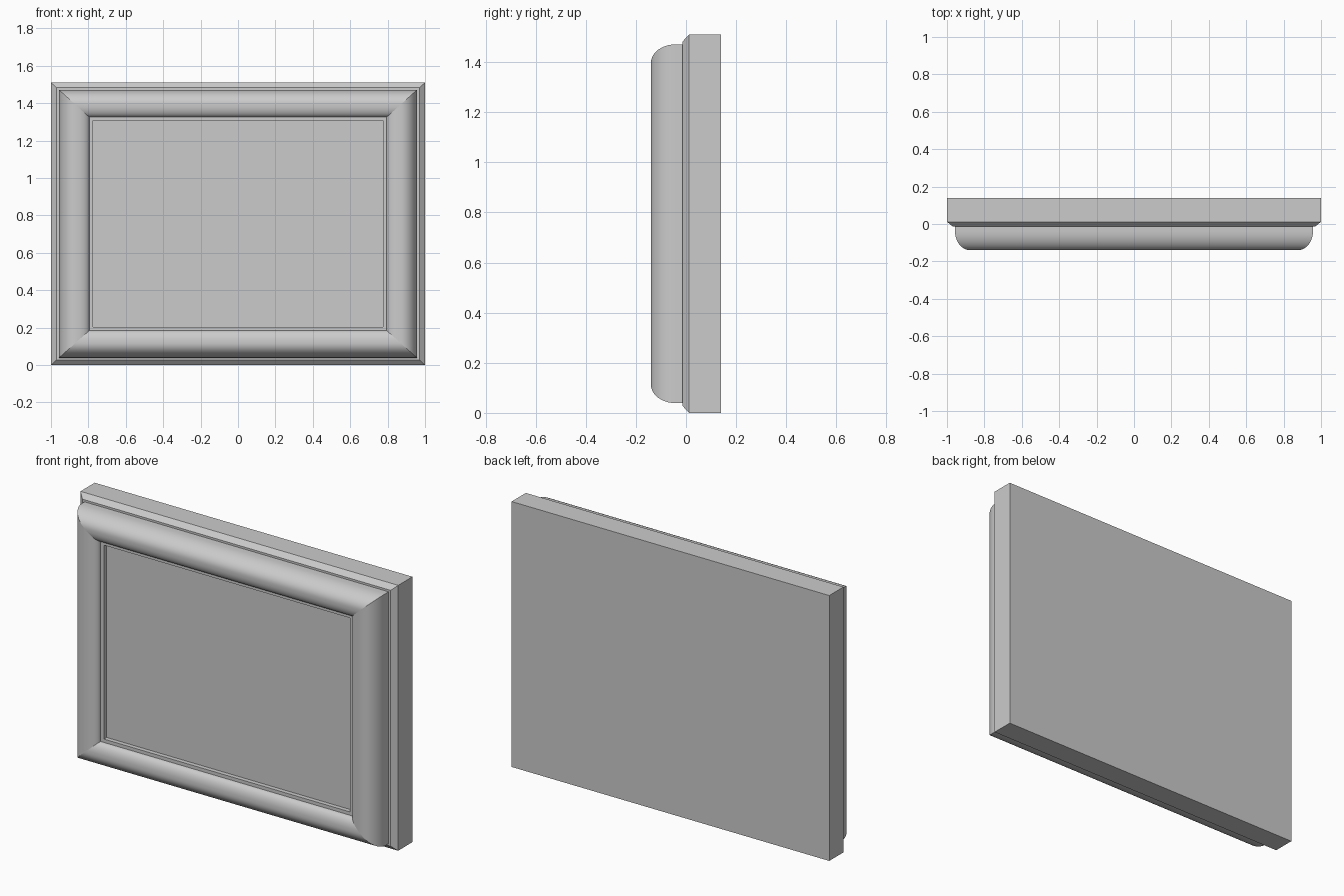
import bpy, bmesh
from math import sin, cos, pi

if "Cube" in bpy.data.objects:
    bpy.data.objects.remove(bpy.data.objects["Cube"], do_unlink=True)

WIDTH, HEIGHT = 2.0, 1.51
Z_RATIO = 0.9  # rails are slightly slimmer than stiles

grey = bpy.data.materials.new("plain grey")
grey.use_nodes = True
colour = (0.6, 0.6, 0.6, 1)
grey.diffuse_color = colour
grey.node_tree.nodes["Principled BSDF"].inputs["Base Color"].default_value = colour


def mitred(name, profile, cap_start=False, cap_end=False, closed=False, smooth=False):
    """Sweep a profile of (inset, y) points round the rectangle with mitred corners."""
    bm = bmesh.new()
    loops = []
    for inset, y in profile:
        x = WIDTH / 2 - inset
        low, high = inset * Z_RATIO, HEIGHT - inset * Z_RATIO
        loops.append([bm.verts.new((px, y, pz)) for px, pz in
                      ((-x, low), (x, low), (x, high), (-x, high))])
    pairs = list(zip(loops, loops[1:]))
    if closed:
        pairs.append((loops[-1], loops[0]))
    for a, b in pairs:
        for i in range(4):
            j = (i + 1) % 4
            bm.faces.new((a[i], a[j], b[j], b[i]))
    if cap_start:
        bm.faces.new(loops[0])
    if cap_end:
        bm.faces.new(loops[-1])
    bmesh.ops.recalc_face_normals(bm, faces=bm.faces[:])
    if smooth:
        for face in bm.faces:
            face.smooth = True
        # keep the mitre joints and hard steps crisp
        for a, b in pairs:
            for i in range(4):
                bm.edges.get((a[i], b[i])).smooth = False
        for edge in bm.edges:
            if edge.calc_face_angle(0) > 0.7:
                edge.smooth = False
    mesh = bpy.data.meshes.new(name)
    bm.to_mesh(mesh)
    bm.free()
    mesh.materials.append(grey)
    obj = bpy.data.objects.new(name, mesh)
    bpy.context.collection.objects.link(obj)
    return obj


# Backing board with chamfered front edge
mitred("backing_board", [(0, 0.14), (0, 0.012), (0.03, -0.013)],
       cap_start=True, cap_end=True)

# Rounded moulding: deep outer curve, shallow inner curve
STEPS = 10
outer = [(0.125 - 0.082 * cos(t), -0.04 - 0.1 * sin(t))
         for t in (k * pi / 2 / STEPS for k in range(STEPS + 1))]
inner = [(0.135 + 0.07 * sin(t), -0.1 - 0.04 * cos(t))
         for t in (k * pi / 2 / STEPS for k in range(STEPS + 1))]
mitred("moulding", [(0.043, 0.0)] + outer + inner + [(0.205, 0.0)],
       closed=True, smooth=True)

# Narrow inner lip
mitred("inner_lip", [(0.2, -0.1), (0.226, -0.1), (0.226, -0.02), (0.2, -0.02)],
       closed=True)

# Recessed picture panel
mitred("picture_panel", [(0.22, -0.02), (0.22, -0.075)], cap_start=True, cap_end=True)
